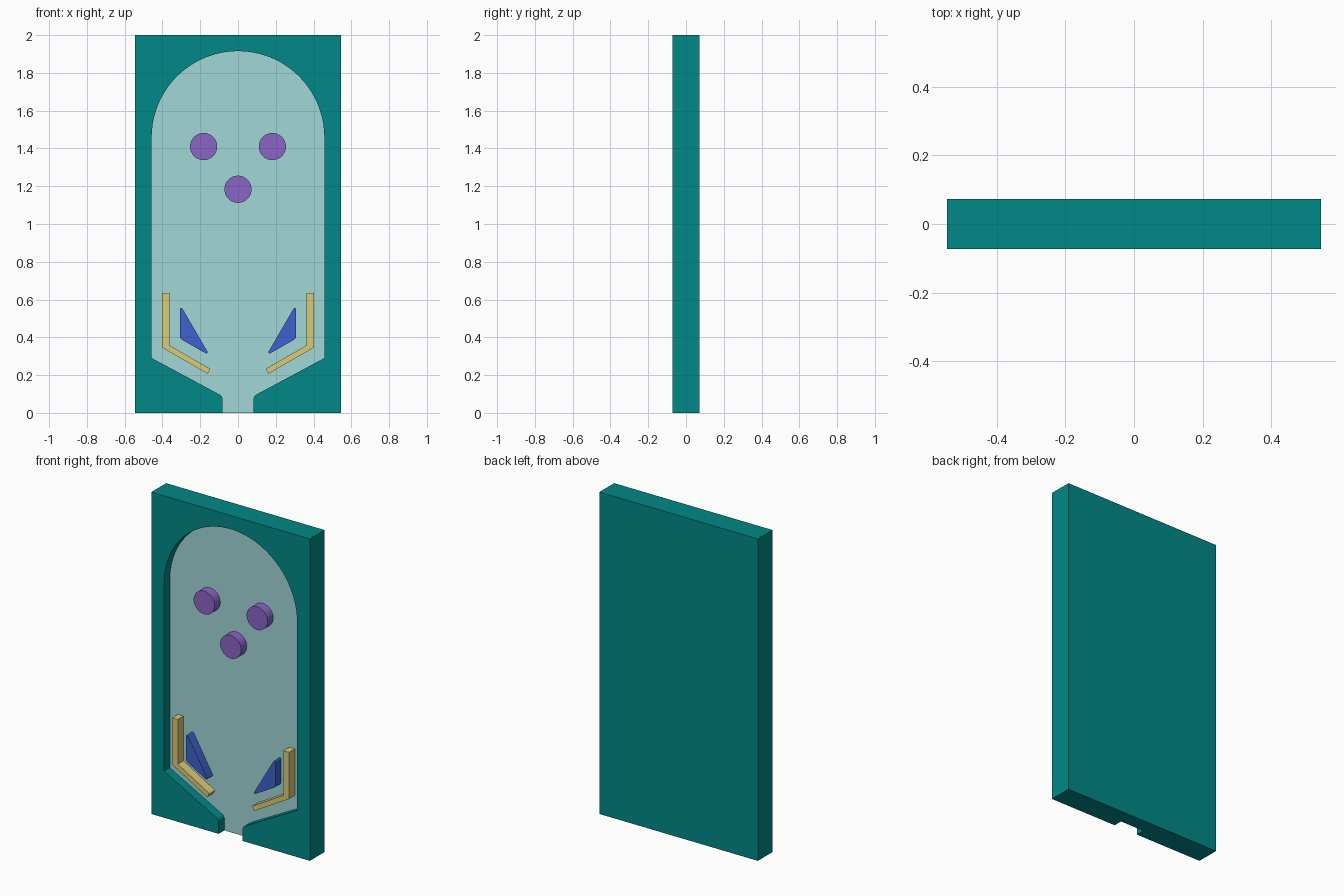
import bpy, bmesh
from math import sin, cos, pi, tan
from mathutils import Vector

if "Cube" in bpy.data.objects:
    bpy.data.objects.remove(bpy.data.objects["Cube"])

FRONT, BACK, FLOOR = -0.0725, 0.0725, -0.0165
W, H = 0.545, 2.0


def material(name, rgb):
    m = bpy.data.materials.new(name)
    m.diffuse_color = (*rgb, 1)
    m.use_nodes = True
    m.node_tree.nodes["Principled BSDF"].inputs["Base Color"].default_value = m.diffuse_color
    return m


teal = material("teal", (0.0, 0.25, 0.245))
pale = material("pale_teal", (0.36, 0.68, 0.68))
purple = material("purple", (0.25, 0.13, 0.56))
yellow = material("yellow", (0.70, 0.60, 0.19))
blue = material("blue", (0.05, 0.12, 0.62))


def fillet(prev, corner, nxt, r, n=6):
    """Points of a rounded corner."""
    p = Vector(corner)
    a, b = (Vector(prev) - p).normalized(), (Vector(nxt) - p).normalized()
    half = a.angle(b) / 2
    c = p + (a + b).normalized() * (r / sin(half))
    s = (p + a * r / tan(half) - c).normalized()
    e = (p + b * r / tan(half) - c).normalized()
    return [tuple(c + r * s.slerp(e, i / n)) for i in range(n + 1)]


def finish(bm, name, mats):
    bmesh.ops.recalc_face_normals(bm, faces=bm.faces)
    me = bpy.data.meshes.new(name)
    bm.to_mesh(me)
    bm.free()
    for m in mats:
        me.materials.append(m)
    ob = bpy.data.objects.new(name, me)
    bpy.context.collection.objects.link(ob)
    bpy.context.view_layer.objects.active = ob
    bpy.ops.object.select_all(action='DESELECT')
    ob.select_set(True)
    bpy.ops.object.shade_smooth_by_angle(angle=0.5)
    return ob


def prism(name, pts, mat):
    """Profile in x/z extruded from the playfield floor to the front plane."""
    bm = bmesh.new()
    face = bm.faces.new([bm.verts.new((x, FLOOR, z)) for x, z in pts])
    ext = bmesh.ops.extrude_face_region(bm, geom=[face], use_keep_orig=True)
    moved = [v for v in ext["geom"] if isinstance(v, bmesh.types.BMVert)]
    bmesh.ops.translate(bm, vec=(0, FRONT - FLOOR, 0), verts=moved)
    return finish(bm, name, [mat])


def mirrored(pts):
    return [(-x, z) for x, z in reversed(pts)]


# Recess outline: drain, sloped lower wall, side, arch (left half then mirrored)
R, arch_z = 0.457, 1.458
left = [(-0.082, 0)]
left += fillet((-0.082, 0), (-0.082, 0.089), (-R, 0.29), 0.03)
left += [(-R, 0.29)]
left += [(-R * cos(i * pi / 64), arch_z + R * sin(i * pi / 64)) for i in range(32)]
outline = left + [(0, arch_z + R)] + mirrored(left)

# Cabinet: one closed body with a recess that opens at the bottom
bm = bmesh.new()


def ring(y, pts):
    return [bm.verts.new((x, y, z)) for x, z in pts]


rect = [(W, 0), (W, H), (-W, H), (-W, 0)]
rim, base = ring(FRONT, outline), ring(FLOOR, outline)
fr, bk = ring(FRONT, rect), ring(BACK, rect)
# rim runs left to right over the arch, the outer edge returns right to left
bm.faces.new(rim + fr)
for i in range(len(rim) - 1):
    bm.faces.new((rim[i], rim[i + 1], base[i + 1], base[i]))
bm.faces.new(bk)
for i in range(3):
    bm.faces.new((fr[i], fr[i + 1], bk[i + 1], bk[i]))
bm.faces.new((fr[3], rim[0], base[0], base[-1], rim[-1], fr[0], bk[0], bk[3]))
playfield = bm.faces.new(base)
playfield.material_index = 1
finish(bm, "cabinet", [teal, pale])

# Round bumpers
for i, (cx, cz) in enumerate([(-0.182, 1.41), (0.182, 1.41), (0, 1.184)]):
    prism(f"bumper_{i + 1}", [(cx + 0.072 * cos(a * pi / 24), cz + 0.072 * sin(a * pi / 24))
                              for a in range(48)], purple)

# Lane guides and slingshots, one per side
guide = [(-0.402, 0.636), (-0.363, 0.636), (-0.363, 0.358),
         (-0.146, 0.233), (-0.161, 0.207), (-0.402, 0.346)]
tri = [(-0.307, 0.574), (-0.149, 0.303), (-0.307, 0.393)]
sling = []
for i, r in enumerate((0.007, 0.007, 0.02)):
    sling += fillet(tri[i - 1], tri[i], tri[(i + 1) % 3], r)
for side, f in (("left", list), ("right", mirrored)):
    prism(f"lane_guide_{side}", f(guide), yellow)
    prism(f"slingshot_{side}", f(sling), blue)
